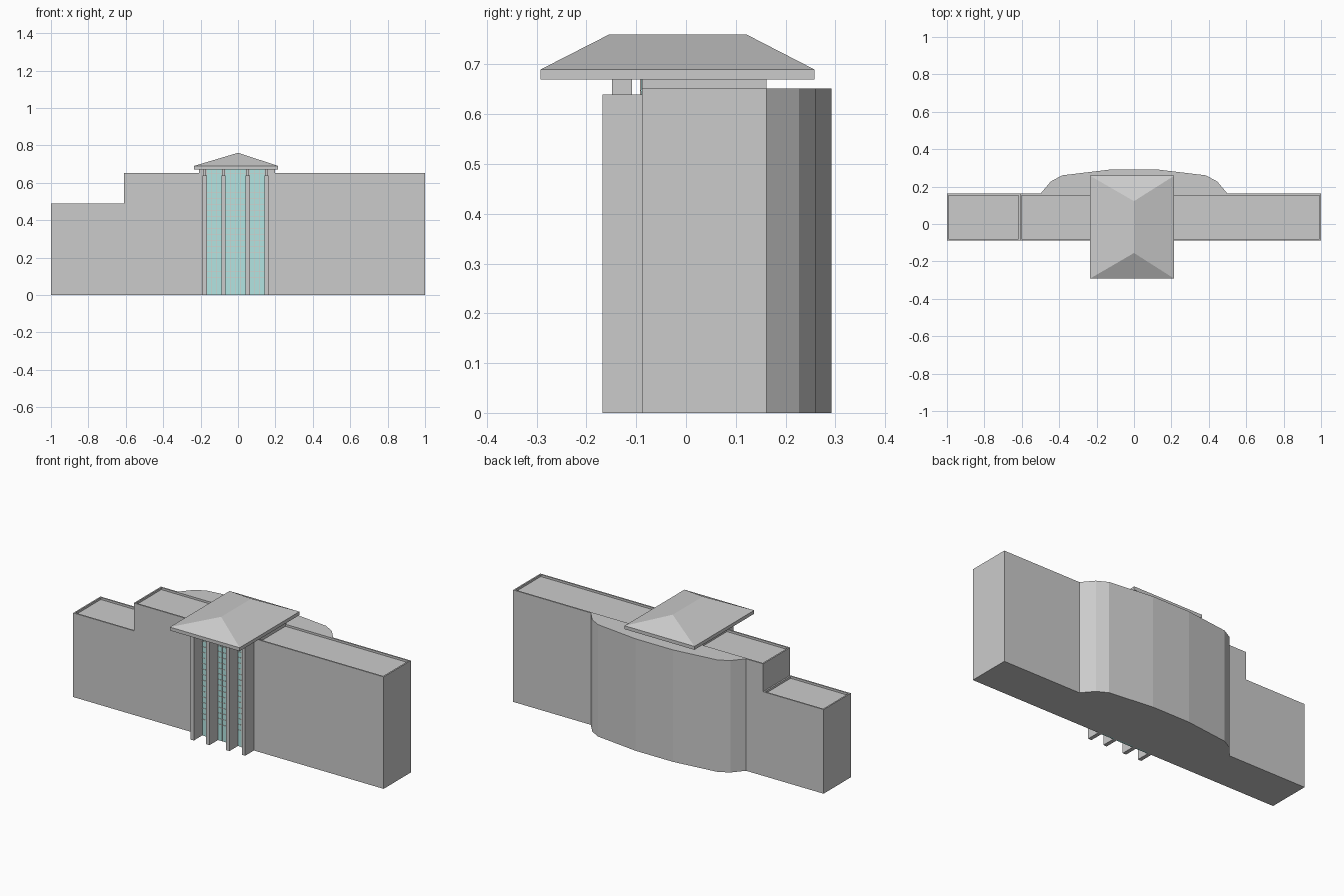
import bpy, bmesh

if "Cube" in bpy.data.objects:
    bpy.data.objects.remove(bpy.data.objects["Cube"])


def finish(name, bm, mat=None):
    bmesh.ops.recalc_face_normals(bm, faces=bm.faces)
    mesh = bpy.data.meshes.new(name)
    bm.to_mesh(mesh)
    bm.free()
    ob = bpy.data.objects.new(name, mesh)
    bpy.context.collection.objects.link(ob)
    if mat:
        mesh.materials.append(mat)
    return ob


def add_box(bm, x0, x1, y0, y1, z0, z1):
    vs = bmesh.ops.create_cube(bm, size=1)["verts"]
    for v in vs:
        v.co = (x1 if v.co.x > 0 else x0, y1 if v.co.y > 0 else y0, z1 if v.co.z > 0 else z0)


def box(name, *dims, mat=None):
    bm = bmesh.new()
    add_box(bm, *dims)
    return finish(name, bm, mat)


def parapet_block(name, *dims, rim=0.012, depth=0.012):
    # box whose roof is sunk behind a thin parapet
    bm = bmesh.new()
    add_box(bm, *dims)
    bm.normal_update()
    top = max(bm.faces, key=lambda f: f.calc_center_median().z)
    bmesh.ops.inset_region(bm, faces=[top], thickness=rim)
    bottom = bmesh.ops.extrude_face_region(bm, geom=[top])["geom"]
    for v in [g for g in bottom if isinstance(g, bmesh.types.BMVert)]:
        v.co.z -= depth
    if top.is_valid:
        bmesh.ops.delete(bm, geom=[top], context='FACES')
    return finish(name, bm)


def material(name, color):
    m = bpy.data.materials.new(name)
    m.diffuse_color = color
    m.use_nodes = True
    m.node_tree.nodes["Principled BSDF"].inputs["Base Color"].default_value = m.diffuse_color
    return m


glass = material("glass", (0.45, 0.78, 0.76, 1))
frame = material("frame", (0.72, 0.6, 0.57, 1))
FRONT, BACK, TOP = -0.088, 0.162, 0.652

# main slab and lower wing
parapet_block("main_block", -0.61, 1, FRONT, BACK, 0, TOP)
parapet_block("lower_wing", -1, -0.61, FRONT, BACK, 0, 0.49)

# faceted bow at the rear
half = [(0.5, BACK), (0.445, 0.227), (0.385, 0.26), (0.12, 0.292)]
outline = half + [(-x, y) for x, y in reversed(half)]
bm = bmesh.new()
face = bm.faces.new([bm.verts.new((x, y, 0)) for x, y in outline])
ext = bmesh.ops.extrude_face_region(bm, geom=[face])["geom"]
for v in [g for g in ext if isinstance(g, bmesh.types.BMVert)]:
    v.co.z = TOP
finish("rear_bow", bm)

# raised core under the roof
box("core_top", -0.208, 0.198, FRONT, BACK, 0.62, 0.67)

# front fins with short posts carrying the roof
fins = [-0.178, -0.077, 0.052, 0.153]
for i, x in enumerate(fins):
    box(f"fin_{i + 1}", x - 0.011, x + 0.011, -0.168, FRONT, 0, 0.64)
    box(f"roof_post_{i + 1}", x - 0.007, x + 0.007, -0.149, -0.108, 0.64, 0.672)

# glazed bays with glazing bars
bars = bmesh.new()
for i in range(3):
    a, b = fins[i] + 0.011, fins[i + 1] - 0.011
    box(f"glass_bay_{i + 1}", a, b, FRONT - 0.002, FRONT + 0.01, 0, 0.67, mat=glass)
    n = 4 if i == 1 else 3
    for k in range(1, n):
        x = a + (b - a) * k / n
        add_box(bars, x - 0.001, x + 0.001, FRONT - 0.004, FRONT, 0, 0.67)
    for k in range(18):
        z = 0.095 + k * 0.0325
        add_box(bars, a, b, FRONT - 0.004, FRONT, z - 0.001, z + 0.001)
finish("glazing_bars", bars, frame)

# hipped roof with eaves slab
X0, X1, Y0, Y1 = -0.235, 0.215, -0.292, 0.258
bm = bmesh.new()
low, mid = [[bm.verts.new((x, y, z)) for x, y in
             ((X0, Y0), (X1, Y0), (X1, Y1), (X0, Y1))] for z in (0.67, 0.69)]
rf, rb = bm.verts.new((0, -0.155, 0.76)), bm.verts.new((0, 0.122, 0.76))
bm.faces.new(low)
for i in range(4):
    j = (i + 1) % 4
    bm.faces.new((low[i], low[j], mid[j], mid[i]))
for f in ((mid[0], mid[1], rf), (mid[1], mid[2], rb, rf),
          (mid[2], mid[3], rb), (mid[3], mid[0], rf, rb)):
    bm.faces.new(f)
finish("hip_roof", bm)
